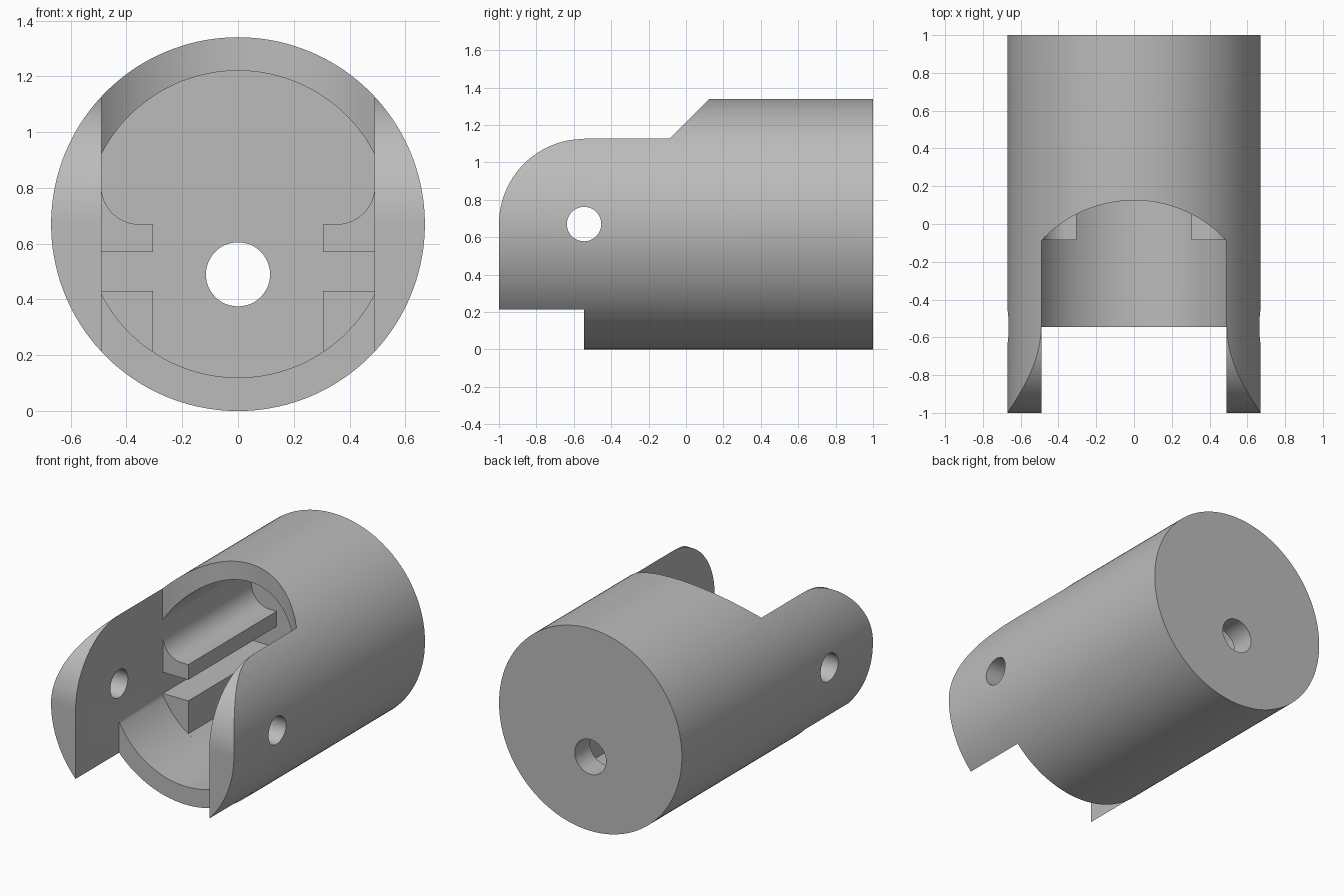
import bpy, bmesh
from math import sin, cos, pi, sqrt, asin, acos
from mathutils import Vector

if "Cube" in bpy.data.objects:
    bpy.data.objects.remove(bpy.data.objects["Cube"], do_unlink=True)

R, BORE, HALF = 0.67, 0.55, 0.49      # outer radius, bore radius, half slot width
PIVOT_Y, RAIL_Y, WALL_Y = -0.545, -0.085, 0.84

grey = bpy.data.materials.new("plain grey")
grey.use_nodes = True
grey.diffuse_color = (0.5, 0.5, 0.5, 1)
grey.node_tree.nodes["Principled BSDF"].inputs["Base Color"].default_value = (0.5, 0.5, 0.5, 1)


def arc(cx, cy, r, a0, a1, n):
    return [(cx + r * cos(a0 + (a1 - a0) * i / n), cy + r * sin(a0 + (a1 - a0) * i / n))
            for i in range(n + 1)]


def circle(cx, cy, r, n):
    return arc(cx, cy, r, 0, 2 * pi, n)[:-1]


def mirrored(half):
    return half + [(-u, v) for u, v in reversed(half) if u > 1e-5]


def prism(name, profile, axis, lo, hi):
    """Extrude a 2D profile along one axis, from lo to hi."""
    place = {"x": lambda u, v, w: (w, u, v),
             "y": lambda u, v, w: (u, w, v),
             "z": lambda u, v, w: (u, v, w)}[axis]
    bm = bmesh.new()
    face = bm.faces.new([bm.verts.new(place(u, v, lo)) for u, v in profile])
    ext = bmesh.ops.extrude_face_region(bm, geom=[face])
    shift = Vector(place(0, 0, hi - lo))
    bmesh.ops.translate(bm, vec=shift,
                        verts=[g for g in ext["geom"] if isinstance(g, bmesh.types.BMVert)])
    bmesh.ops.recalc_face_normals(bm, faces=bm.faces)
    mesh = bpy.data.meshes.new(name)
    bm.to_mesh(mesh)
    bm.free()
    mesh.materials.append(grey)
    obj = bpy.data.objects.new(name, mesh)
    bpy.context.collection.objects.link(obj)
    return obj


# Main round body
body = prism("fork_housing", circle(0, R, R, 144), "y", -1, 1)

# Bore with flattened sides, and the same bore narrowed by two pairs of rails
side = acos(HALF / BORE)
top_arc = arc(0, R, BORE, side, pi / 2, 32)
bottom_arc = arc(0, R, BORE, -pi / 2, -side, 32)
rail_in, fillet = 0.305, 0.135
rail_foot = arc(0, R, BORE, -pi / 2, -acos(rail_in / BORE), 20)
rails = [(rail_in, 0.43), (HALF, 0.43), (HALF, 0.57), (rail_in, 0.57), (rail_in, R)]
rails += arc(HALF - fillet, R + fillet, fillet, -pi / 2, 0, 12)

# Opening above the bore: straight slot ending in a round cut
half_angle = acos(HALF / R)
slot = [(HALF, -1.2)] + arc(0, PIVOT_Y, R, half_angle, pi - half_angle, 48) + [(-HALF, -1.2)]

# Rounded upper tips of the fork arms
tip = 1 + PIVOT_Y
tip_cut = [(-1.2, R)] + arc(PIVOT_Y, R, tip, pi, pi / 2, 32) + [(PIVOT_Y, 1.5), (-1.2, 1.5)]

gap = [(-HALF, -0.2), (HALF, -0.2), (HALF, 1.5), (-HALF, 1.5)]

cutters = [
    prism("fork_gap_cutter", gap, "y", -1.2, PIVOT_Y),
    prism("front_bore_cutter", mirrored(bottom_arc + top_arc), "y", -1.1, RAIL_Y),
    prism("rail_bore_cutter", mirrored(rail_foot + rails + top_arc), "y", RAIL_Y - 0.05, WALL_Y),
    prism("top_slot_cutter", slot, "z", 0.85, 1.5),
    prism("arm_tip_cutter", tip_cut, "x", -0.9, 0.9),
    prism("pivot_hole_cutter", circle(PIVOT_Y, R, 0.092, 48), "x", -0.9, 0.9),
    prism("back_hole_cutter", circle(0, 0.49, 0.115, 48), "y", 0.6, 1.2),
]
bpy.context.view_layer.objects.active = body
body.select_set(True)
for c in cutters:
    c.hide_render = True
    mod = body.modifiers.new(c.name, "BOOLEAN")
    mod.operation = "DIFFERENCE"
    mod.solver = "EXACT"
    mod.object = c
    bpy.ops.object.modifier_apply(modifier=mod.name)
    bpy.data.objects.remove(c, do_unlink=True)

bpy.ops.object.select_all(action="DESELECT")
body.select_set(True)
bpy.ops.object.shade_smooth_by_angle(angle=pi / 6)
